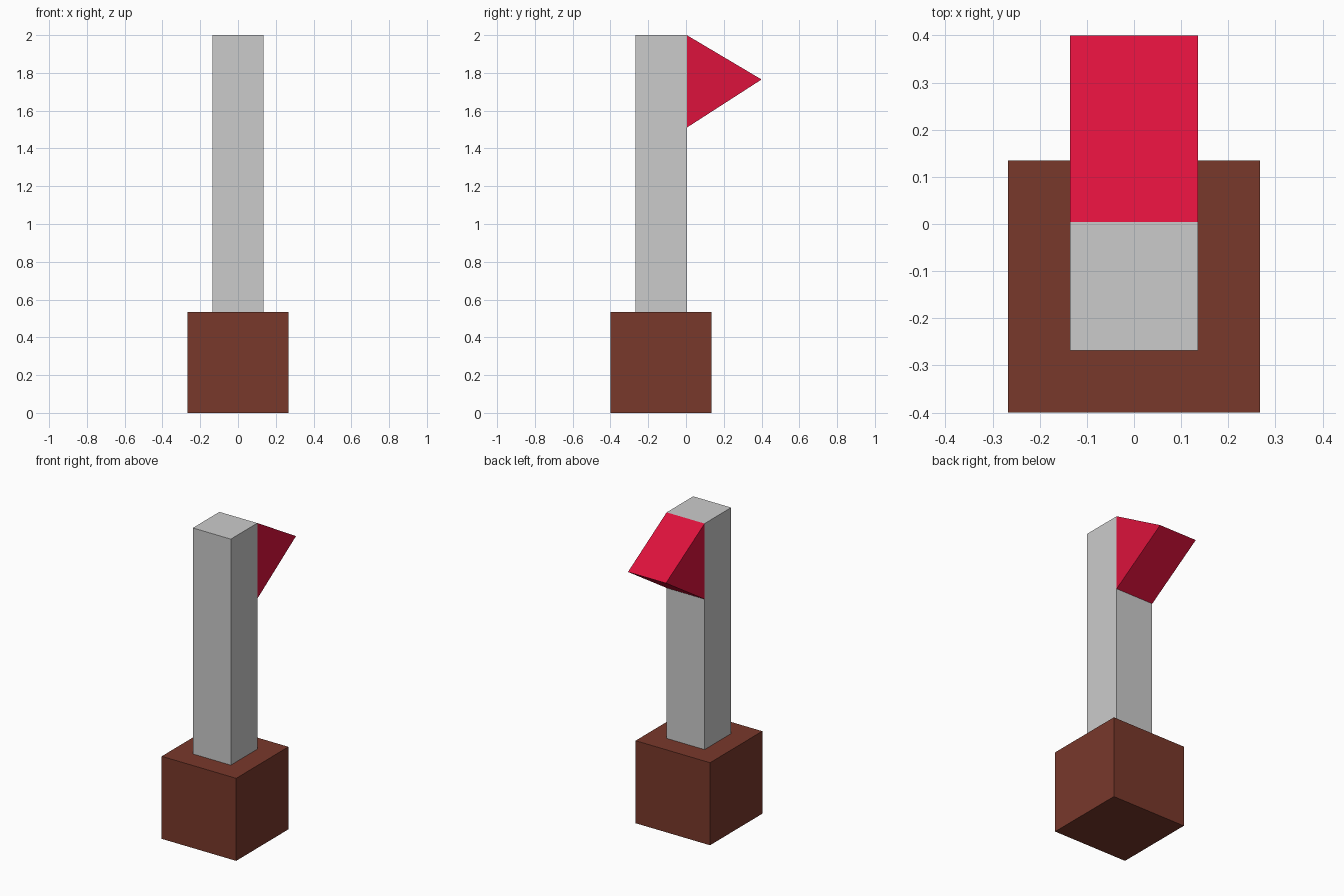
import bpy
import bmesh

if "Cube" in bpy.data.objects:
    bpy.data.objects.remove(bpy.data.objects["Cube"])


def material(name, color):
    mat = bpy.data.materials.new(name)
    mat.diffuse_color = (*color, 1.0)
    mat.use_nodes = True
    mat.node_tree.nodes["Principled BSDF"].inputs["Base Color"].default_value = mat.diffuse_color
    return mat


def prism(name, profile, half_width, mat=None):
    """Extrude a (y, z) profile along x, centred on x = 0."""
    bm = bmesh.new()
    face = bm.faces.new([bm.verts.new((-half_width, y, z)) for y, z in profile])
    ext = bmesh.ops.extrude_face_region(bm, geom=[face])
    verts = [g for g in ext["geom"] if isinstance(g, bmesh.types.BMVert)]
    bmesh.ops.translate(bm, verts=verts, vec=(2 * half_width, 0, 0))
    bmesh.ops.recalc_face_normals(bm, faces=bm.faces)
    mesh = bpy.data.meshes.new(name)
    bm.to_mesh(mesh)
    bm.free()
    if mat:
        mesh.materials.append(mat)
    obj = bpy.data.objects.new(name, mesh)
    bpy.context.collection.objects.link(obj)
    return obj


def rect(y0, y1, z0, z1):
    return [(y0, z0), (y1, z0), (y1, z1), (y0, z1)]


brown = material("brown", (0.19, 0.04, 0.024))
red = material("red", (0.716, 0.006, 0.045))

# Square base block
prism("base", rect(-0.4, 0.135, 0.0, 0.535), 0.267, brown)

# Grey post standing on the base
prism("post", rect(-0.268, 0.004, 0.535, 2.0), 0.136)

# Triangular flag on the back of the post
prism("flag", [(0.004, 2.0), (0.004, 1.51), (0.4, 1.765)], 0.136, red)
